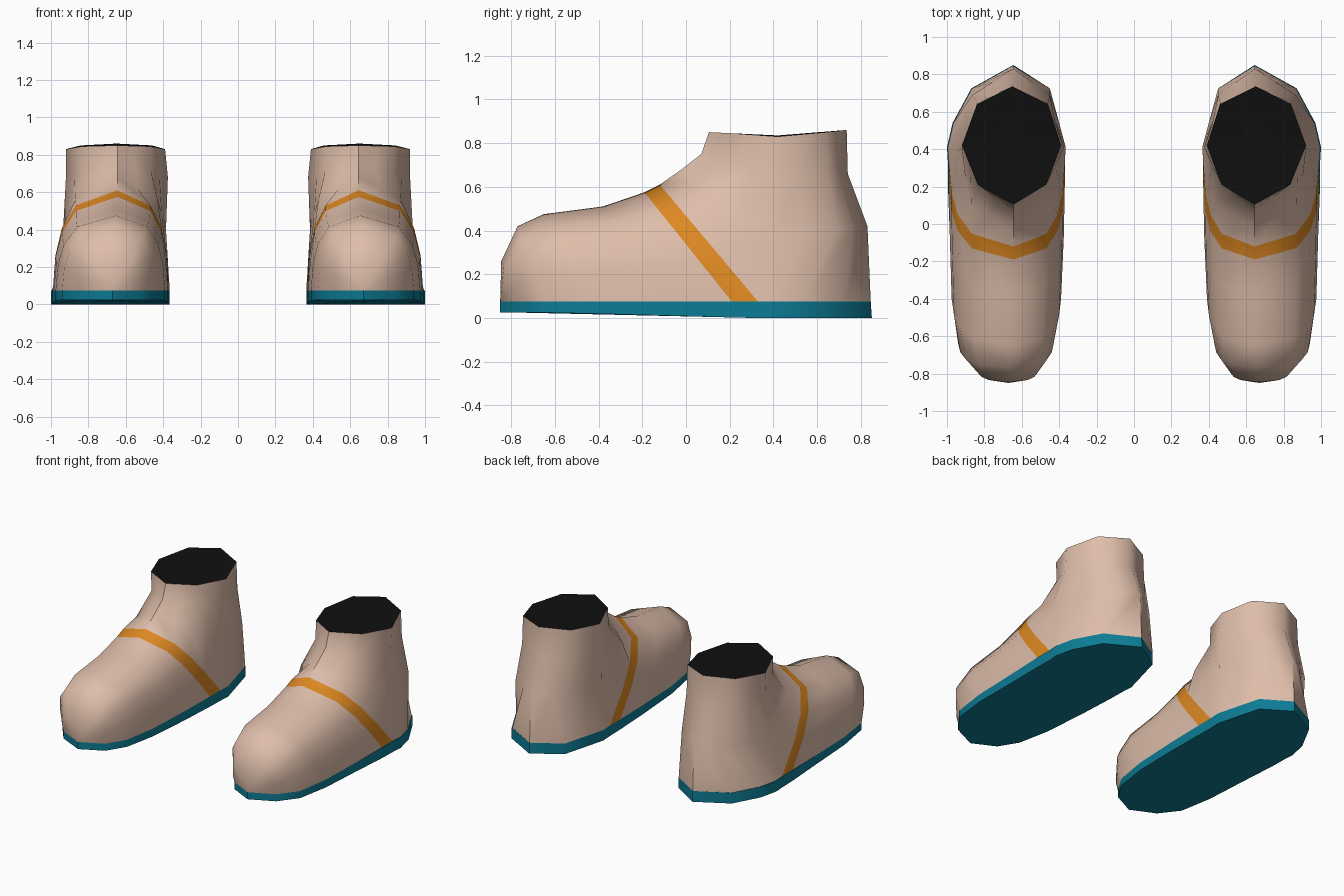
import bpy, bmesh, math

if "Cube" in bpy.data.objects:
    bpy.data.objects.remove(bpy.data.objects["Cube"])

BASE = 0.075  # height where the upper meets the sole


def material(name, rgb):
    m = bpy.data.materials.new(name)
    m.diffuse_color = (*rgb, 1)
    m.use_nodes = True
    m.node_tree.nodes["Principled BSDF"].inputs["Base Color"].default_value = m.diffuse_color
    return m


skin = material("pale tan", (0.73, 0.51, 0.40))
orange = material("orange", (0.73, 0.25, 0.016))
teal = material("teal", (0.004, 0.20, 0.30))
black = material("black", (0.005, 0.005, 0.005))


def finish(name, bm, mats, angle):
    """Turn a bmesh into a smooth object, mirrored to make the pair."""
    bmesh.ops.recalc_face_normals(bm, faces=bm.faces)
    mesh = bpy.data.meshes.new(name)
    bm.to_mesh(mesh)
    bm.free()
    for m in mats:
        mesh.materials.append(m)
    ob = bpy.data.objects.new(name, mesh)
    bpy.context.collection.objects.link(ob)
    bpy.ops.object.select_all(action='DESELECT')
    ob.select_set(True)
    bpy.context.view_layer.objects.active = ob
    bpy.ops.object.shade_smooth_by_angle(angle=math.radians(angle))
    mod = ob.modifiers.new("pair", 'MIRROR')
    mod.use_mirror_merge = False
    return ob


# Arched foot sections: centre x, top y, top z, sole y, inner x, outer x
SECTIONS = [
    (0.670, -0.845, 0.26, -0.77, 0.51, 0.84),
    (0.665, -0.770, 0.42, -0.64, 0.43, 0.94),
    (0.655, -0.650, 0.475, -0.40, 0.39, 0.975),
    (0.650, -0.380, 0.51, -0.06, 0.375, 0.985),
    (0.645, -0.190, 0.575, 0.21, 0.37, 0.99),
    (0.645, -0.120, 0.61, 0.33, 0.37, 0.99),
]
# Shared arch shape: width fraction, height fraction
ARCH = [(0, 1), (0.64, 0.85), (0.86, 0.62), (0.96, 0.35), (1, 0)]


def arch(c, yt, top, ys, xin, xout):
    def point(x, w, h):
        return (c + w * (x - c), ys + h * (yt - ys), BASE + h * (top - BASE))
    inner = [point(xin, w, h) for w, h in ARCH[:0:-1]]
    return inner + [point(xout, w, h) for w, h in ARCH]


# Ankle rings, front to back: inner x, outer x, y, z
RINGS = [
    [(0.645, 0.645, -0.02, 0.68), (0.43, 0.87, 0.10, 0.56), (0.385, 0.935, 0.40, 0.40),
     (0.45, 0.865, 0.69, 0.40), (0.645, 0.645, 0.83, 0.42)],
    [(0.645, 0.645, 0.07, 0.75), (0.465, 0.83, 0.21, 0.71), (0.375, 0.92, 0.41, 0.68),
     (0.46, 0.84, 0.65, 0.66), (0.65, 0.65, 0.74, 0.66)],
    [(0.645, 0.645, 0.105, 0.85), (0.47, 0.835, 0.21, 0.845), (0.39, 0.92, 0.42, 0.83),
     (0.46, 0.84, 0.64, 0.85), (0.65, 0.65, 0.735, 0.86)],
]


def ring(keys):
    half = []
    for a, b in zip(keys, keys[1:]):
        half += [a, tuple((p + q) / 2 for p, q in zip(a, b))]
    half.append(keys[-1])
    inner = [(xi, y, z) for xi, xo, y, z in half]
    outer = [(xo, y, z) for xi, xo, y, z in half]
    return inner[4:0:-1] + outer + inner[7:4:-1]


HEEL = [(0.365, 0.995, 0.41), (0.40, 0.965, 0.54), (0.45, 0.865, 0.725)]
heel = ([(xo, y, BASE) for xi, xo, y in HEEL] + [(0.645, 0.845, BASE)]
        + [(xi, y, BASE) for xi, xo, y in reversed(HEEL)])
arches = [arch(*s) for s in SECTIONS]
rings = [ring(r) for r in RINGS]
toe = (0.67, -0.85, BASE)

# Upper: toe cap, forefoot, coloured strap and ankle
bm = bmesh.new()
rows = [[bm.verts.new(p) for p in a] for a in arches]
tip = bm.verts.new(toe)
for a, b in zip(rows[0], rows[0][1:]):
    bm.faces.new((a, b, tip))
for k, (r, s) in enumerate(zip(rows, rows[1:])):
    for i in range(8):
        f = bm.faces.new((r[i], r[i + 1], s[i + 1], s[i]))
        f.material_index = 1 if k == len(rows) - 2 else 0
loops = [rows[-1] + [bm.verts.new(p) for p in heel]]
loops += [[bm.verts.new(p) for p in r] for r in rings]
for r, s in zip(loops, loops[1:]):
    for i in range(16):
        j = (i + 1) % 16
        bm.faces.new((r[i], r[j], s[j], s[i]))
finish("boot_upper", bm, [skin, orange], 60)

# Dark foot opening, slightly dished
bm = bmesh.new()
rim = [bm.verts.new(p) for p in rings[-1]]
mid = bm.verts.new((0.65, 0.42, 0.835))
for i in range(16):
    bm.faces.new((rim[i], rim[(i + 1) % 16], mid))
finish("foot_opening", bm, [black], 60)

# Sole: slab following the lower outline, lifted a little at the toe
outline = [toe] + [a[-1] for a in arches] + heel + [a[0] for a in reversed(arches)]
bm = bmesh.new()
upper, lower = [], []
for x, y, z in outline:
    x += 0.005 if x > 0.65 and y > 0.2 else 0
    upper.append(bm.verts.new((x, y, z)))
    lift = 0.025 * min(1, max(0, (0.3 - y) / 0.9))
    lower.append(bm.verts.new((x, y + (0.005 if y > 0.8 else 0), lift)))
n = len(outline)
for i in range(n):
    j = (i + 1) % n
    bm.faces.new((upper[i], upper[j], lower[j], lower[i]))
bm.faces.new(upper)
bm.faces.new(lower)
finish("sole", bm, [teal], 50)
